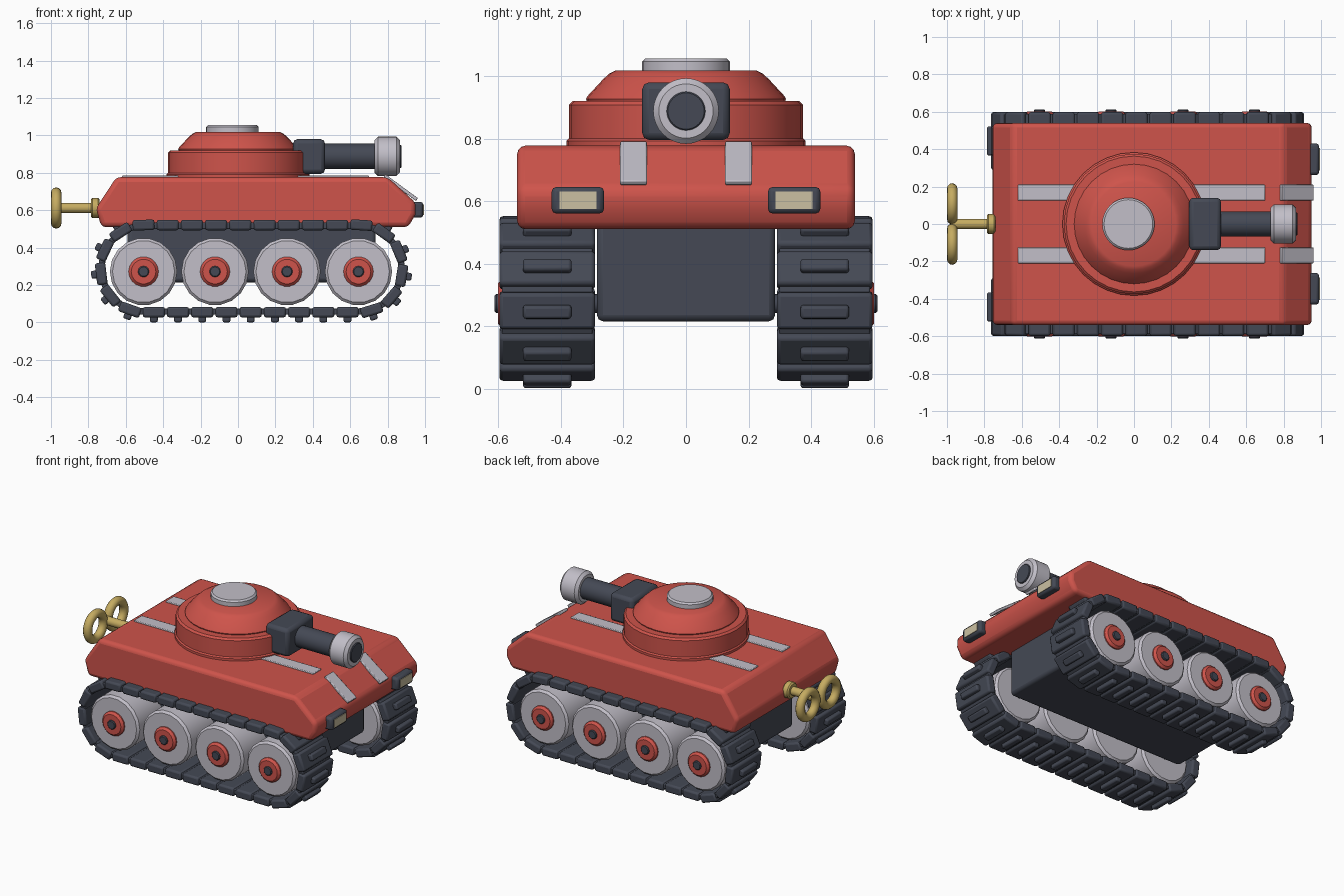
import bpy, bmesh, math
from mathutils import Matrix, Vector

if "Cube" in bpy.data.objects:
    bpy.data.objects.remove(bpy.data.objects["Cube"])


def material(name, rgb):
    m = bpy.data.materials.new(name)
    m.use_nodes = True
    m.diffuse_color = (*rgb, 1)
    m.node_tree.nodes["Principled BSDF"].inputs["Base Color"].default_value = (*rgb, 1)
    return m


RED = material("red paint", (0.62, 0.088, 0.07))
DARK = material("dark slate", (0.058, 0.066, 0.09))
SILVER = material("silver", (0.54, 0.52, 0.58))
GOLD = material("brass", (0.56, 0.41, 0.12))
CREAM = material("cream lamp", (0.60, 0.53, 0.36))


def finish(name, bm, mat, bevel=0, segments=2, mirror=False):
    bmesh.ops.recalc_face_normals(bm, faces=bm.faces)
    mesh = bpy.data.meshes.new(name)
    bm.to_mesh(mesh)
    bm.free()
    mesh.materials.append(mat)
    ob = bpy.data.objects.new(name, mesh)
    bpy.context.collection.objects.link(ob)
    if bevel:
        b = ob.modifiers.new("bevel", "BEVEL")
        b.width, b.segments, b.limit_method = bevel, segments, "ANGLE"
    if mirror:
        m = ob.modifiers.new("mirror", "MIRROR")
        m.use_axis = (False, True, False)
    bpy.ops.object.select_all(action="DESELECT")
    ob.select_set(True)
    bpy.context.view_layer.objects.active = ob
    bpy.ops.object.shade_smooth_by_angle(angle=math.radians(35))
    return ob


def add_box(bm, centre, size, turn=0):
    """Box turned about the y axis."""
    bmesh.ops.create_cube(bm, size=1, matrix=Matrix.Translation(centre)
                          @ Matrix.Rotation(turn, 4, "Y") @ Matrix.Diagonal((*size, 1)))


def box(name, low, high, mat, **kw):
    bm = bmesh.new()
    low, high = Vector(low), Vector(high)
    add_box(bm, (low + high) / 2, high - low)
    return finish(name, bm, mat, **kw)


def lathe(name, profile, centres, axis, mat, sides=32, **kw):
    """Turn (radius, height) points round an axis, once for each centre."""
    bm = bmesh.new()
    turn = Vector((0, 0, 1)).rotation_difference(Vector(axis)).to_matrix()
    for c in centres:
        rings = []
        for r, h in profile:
            rings.append([bm.verts.new(Vector(c) + turn @ Vector(
                (r * math.cos(math.tau * i / sides), r * math.sin(math.tau * i / sides), h)))
                for i in range(sides)])
        for a, b in zip(rings, rings[1:]):
            for i in range(sides):
                j = (i + 1) % sides
                bm.faces.new((a[i], a[j], b[j], b[i]))
        bm.faces.new(rings[0])
        bm.faces.new(rings[-1])
    return finish(name, bm, mat, **kw)


def drum(r, low, high, c):
    """Profile of a cylinder with chamfered rims."""
    return [(r - c, low), (r, low + c), (r, high - c), (r - c, high)]


X, Y, Z = (1, 0, 0), (0, 1, 0), (0, 0, 1)

# Hull: side profile pulled across the width
bm = bmesh.new()
side = [(-0.73, 0.51), (-0.76, 0.61), (-0.65, 0.777), (0.8, 0.777),
        (0.95, 0.64), (0.95, 0.58), (0.91, 0.51)]
face = bm.faces.new([bm.verts.new((x, -0.54, z)) for x, z in side])
new = bmesh.ops.extrude_face_region(bm, geom=[face])["geom"]
bmesh.ops.translate(bm, vec=(0, 1.08, 0),
                    verts=[v for v in new if isinstance(v, bmesh.types.BMVert)])
finish("hull", bm, RED, bevel=0.025, segments=3)

box("chassis", (-0.59, -0.285, 0.215), (0.735, 0.285, 0.54), DARK, bevel=0.02)

# Hull trim strips, along the deck and down the nose
box("deck_strip", (-0.62, 0.125, 0.765), (0.7, 0.21, 0.785), SILVER, bevel=0.004, mirror=True)
bm = bmesh.new()
add_box(bm, (0.87, 0.168, 0.721), (0.215, 0.085, 0.018), math.atan2(0.125, 0.17))
finish("nose_strip", bm, SILVER, bevel=0.004, mirror=True)

# Headlights
box("headlight_housing", (0.93, 0.262, 0.56), (0.99, 0.43, 0.645), DARK, bevel=0.015, mirror=True)
box("headlight_lens", (0.985, 0.286, 0.575), (0.994, 0.405, 0.63), CREAM, mirror=True)

# Turret
lathe("turret_base", drum(0.383, 0.76, 0.8, 0.008), [(0, 0, 0)], Z, RED)
lathe("turret_ring", drum(0.375, 0.78, 0.92, 0.012), [(0, 0, 0)], Z, RED)
lathe("turret_dome", [(0.31, 0.9), (0.32, 0.927), (0.315, 0.936), (0.265, 0.99),
                      (0.245, 1.008), (0.225, 1.018)], [(0, 0, 0)], Z, RED)
lathe("hatch", drum(0.14, 1.005, 1.056, 0.01), [(-0.03, 0, 0)], Z, SILVER)

# Gun
box("gun_mantlet", (0.295, -0.14, 0.795), (0.465, 0.14, 0.98), DARK, bevel=0.022)
gun = [(0, 0, 0.888)]
lathe("gun_barrel", drum(0.068, 0.44, 0.76, 0.005), gun, X, DARK)
lathe("muzzle", drum(0.105, 0.73, 0.865, 0.018), gun, X, SILVER)
lathe("muzzle_bore", drum(0.062, 0.85, 0.873, 0.004), gun, X, DARK)

# Road wheels, hubs and axles
wheels = [(x, 0, 0.272) for x in (-0.505, -0.123, 0.262, 0.644)]
lathe("wheels", drum(0.18, 0.31, 0.58, 0.014), wheels, Y, SILVER, sides=18, mirror=True)
lathe("wheel_hubs", drum(0.08, 0.56, 0.602, 0.014), wheels, Y, RED, sides=18, mirror=True)
lathe("axles", drum(0.03, 0.27, 0.612, 0.005), wheels, Y, DARK, sides=12, mirror=True)

# Tracks: pads, hinges and grips laid along a rounded loop
LEFT, RIGHT, MID, R, LINKS = -0.5, 0.645, 0.288, 0.233, 29
RUN, ARC = RIGHT - LEFT, math.pi * R


def loop_point(s, out):
    """Place at distance s round the loop, moved outwards, and its turn."""
    s %= 2 * (RUN + ARC)
    if s < RUN:
        x, a = LEFT + s, 0
    elif s < RUN + ARC:
        x, a = RIGHT, (s - RUN) / R
    elif s < 2 * RUN + ARC:
        x, a = RIGHT - (s - RUN - ARC), math.pi
    else:
        x, a = LEFT, math.pi + (s - 2 * RUN - ARC) / R
    return (x + (R + out) * math.sin(a), 0.444, MID - (R + out) * math.cos(a)), -a


step = 2 * (RUN + ARC) / LINKS
for name, shift, out, size, bevel in (
        ("track_pads", 0, 0, (0.118, 0.307, 0.056), 0.012),
        ("track_hinges", 0.5, -0.004, (0.06, 0.29, 0.034), 0.005),
        ("track_grips", 0, 0.034, (0.042, 0.155, 0.04), 0.009)):
    bm = bmesh.new()
    for i in range(LINKS):
        place, turn = loop_point(0.05 + (i + shift) * step, out)
        add_box(bm, place, size, turn)
    finish(name, bm, DARK, bevel=bevel, mirror=True)

# Wind-up key
key = [(0, 0, 0.612)]
lathe("key_collar", drum(0.053, -0.787, -0.74, 0.008), key, X, GOLD, sides=20)
lathe("key_shaft", drum(0.028, -0.98, -0.76, 0.005), key, X, GOLD, sides=16)
for label, y in (("left", 0.108), ("right", -0.108)):
    bpy.ops.mesh.primitive_torus_add(major_radius=0.082, minor_radius=0.028, major_segments=28,
                                     minor_segments=12, location=(-0.972, y, 0.612),
                                     rotation=(0, math.pi / 2, 0))
    ring = bpy.context.object
    ring.name = "key_ring_" + label
    ring.data.materials.append(GOLD)
    bpy.ops.object.shade_smooth()
